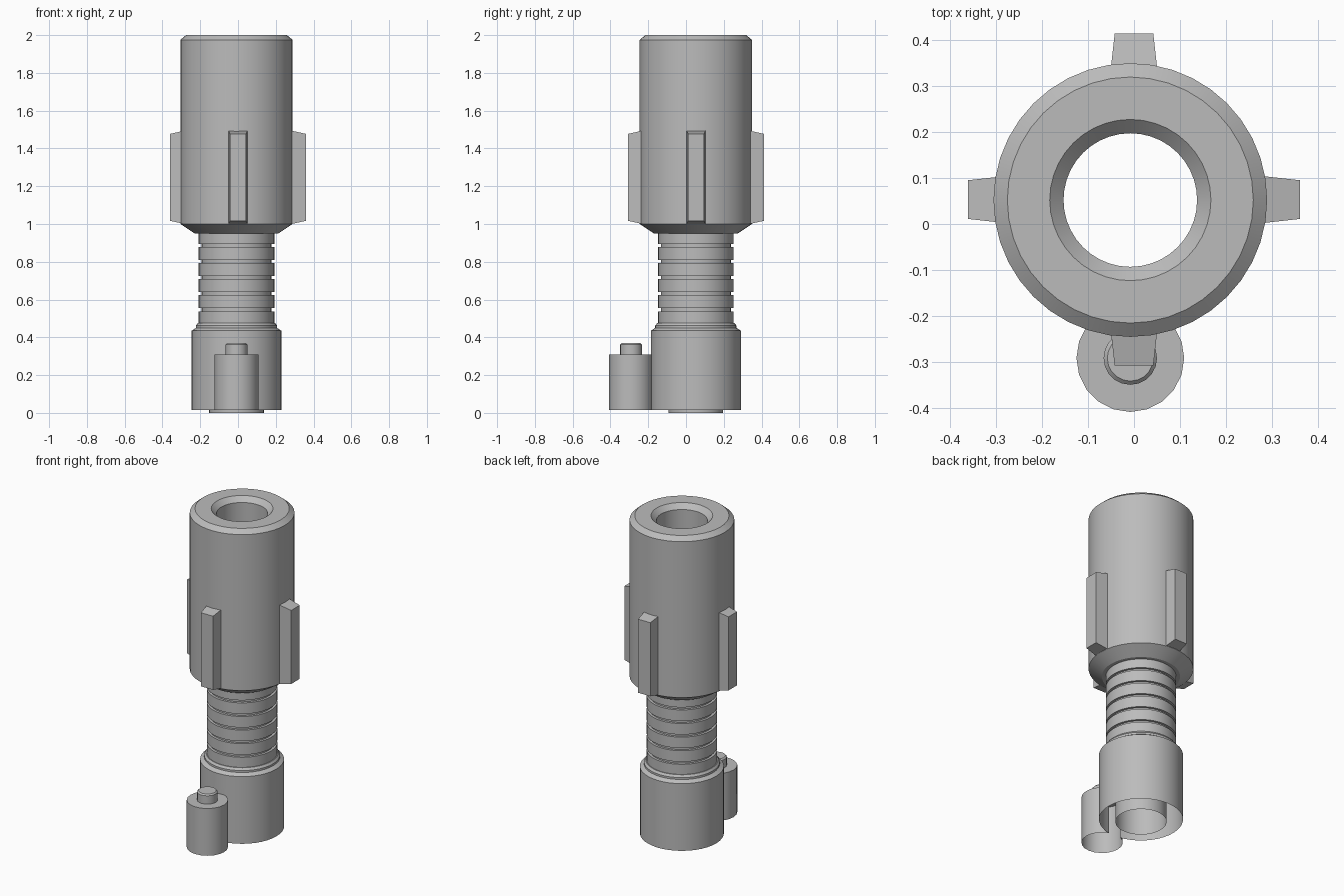
import bpy, bmesh
from math import cos, sin, pi
from mathutils import Matrix

if "Cube" in bpy.data.objects:
    bpy.data.objects.remove(bpy.data.objects["Cube"])

grey = bpy.data.materials.new("plain grey")
grey.use_nodes = True
grey.diffuse_color = (0.5, 0.5, 0.5, 1)
grey.node_tree.nodes["Principled BSDF"].inputs["Base Color"].default_value = (0.5, 0.5, 0.5, 1)

AXIS = (-0.008, 0.052)     # axis of the main body
SIDE = (-0.008, -0.291)    # axis of the small side cylinder
BORE = 0.145


def make_object(name, bm):
    mesh = bpy.data.meshes.new(name)
    bm.to_mesh(mesh)
    bm.free()
    mesh.materials.append(grey)
    ob = bpy.data.objects.new(name, mesh)
    bpy.context.collection.objects.link(ob)
    return ob


def lathe(name, profile, centre, segs, closed=False):
    """Spin an (r, z) profile; points on the axis become a single pole."""
    bm = bmesh.new()
    rings = []
    for r, z in profile:
        if r == 0:
            rings.append([bm.verts.new((*centre, z))] * segs)
        else:
            rings.append([bm.verts.new((centre[0] + r * cos(2 * pi * i / segs),
                                        centre[1] + r * sin(2 * pi * i / segs), z))
                          for i in range(segs)])
    pairs = list(zip(rings, rings[1:]))
    if closed:
        pairs.append((rings[-1], rings[0]))
    for a, b in pairs:
        for i in range(segs):
            j = (i + 1) % segs
            bm.faces.new(list(dict.fromkeys((a[i], a[j], b[j], b[i]))))
    return make_object(name, bm)


def smooth(ob):
    bpy.ops.object.select_all(action='DESELECT')
    ob.select_set(True)
    bpy.context.view_layer.objects.active = ob
    bpy.ops.object.shade_smooth_by_angle(angle=pi / 6)


# Barrel with chamfered ends and a countersunk mouth
smooth(lathe("barrel", [(0.195, 0.95), (0.222, 0.95), (0.297, 1.0), (0.297, 1.975),
                        (0.267, 2.0), (0.175, 2.0), (BORE, 1.97)], AXIS, 40))

# Through bore, open at both ends
smooth(lathe("bore_pipe", [(BORE, 0), (BORE, 1.97)], AXIS, 40))

# Neck with evenly spaced grooves
neck = [(0.2, 0.45)]
for k in range(5):
    z = 0.546 + 0.085 * k
    neck += [(0.2, z - 0.008), (0.185, z - 0.008), (0.185, z + 0.008), (0.2, z + 0.008)]
neck.append((0.2, 0.955))
smooth(lathe("grooved_neck", neck, AXIS, 40))

# Base with a stepped collar, joined to the side cylinder
base = lathe("base_shell", [(BORE, 0.015), (0.238, 0.015), (0.238, 0.435), (0.215, 0.45),
                            (0.215, 0.462), (0.205, 0.475), (0.185, 0.475), (BORE, 0.475)],
             AXIS, 40, closed=True)
side = lathe("side_cylinder_helper", [(0, 0.015), (0.117, 0.015), (0.117, 0.31), (0.058, 0.31),
                                      (0.058, 0.362), (0.05, 0.37), (0, 0.37)], SIDE, 20)
join = base.modifiers.new("join", 'BOOLEAN')
join.operation = 'UNION'
join.solver = 'EXACT'
join.object = side
bpy.context.view_layer.objects.active = base
bpy.ops.object.modifier_apply(modifier="join")
bpy.data.objects.remove(side)

# Open the underside so that the base is a hollow shell around the bore
bm = bmesh.new()
bm.from_mesh(base.data)
bm.normal_update()
hidden = []
for f in bm.faces:
    c = f.calc_center_median()
    inner = all((v.co.x - AXIS[0]) ** 2 + (v.co.y - AXIS[1]) ** 2 < 0.16 ** 2 for v in f.verts)
    if inner or (f.normal.z < -0.9 and c.z < 0.03):
        hidden.append(f)
bmesh.ops.delete(bm, geom=hidden, context='FACES')
bm.to_mesh(base.data)
bm.free()
smooth(base)

# Four tapered fins around the barrel
for k, label in enumerate(("left", "back", "right", "front")):
    bm = bmesh.new()
    bmesh.ops.create_cube(bm, size=1)
    for v in bm.verts:
        tip = v.co.x > 0
        v.co = (0.36 if tip else 0.27,
                v.co.y * (0.084 if tip else 0.104),
                1.247 + v.co.z * (0.46 if tip else 0.5))
    bm.transform(Matrix.Translation((0, 0.053, 0)) @ Matrix.Rotation(k * pi / 2, 4, 'Z'))
    make_object(label + "_fin", bm)
